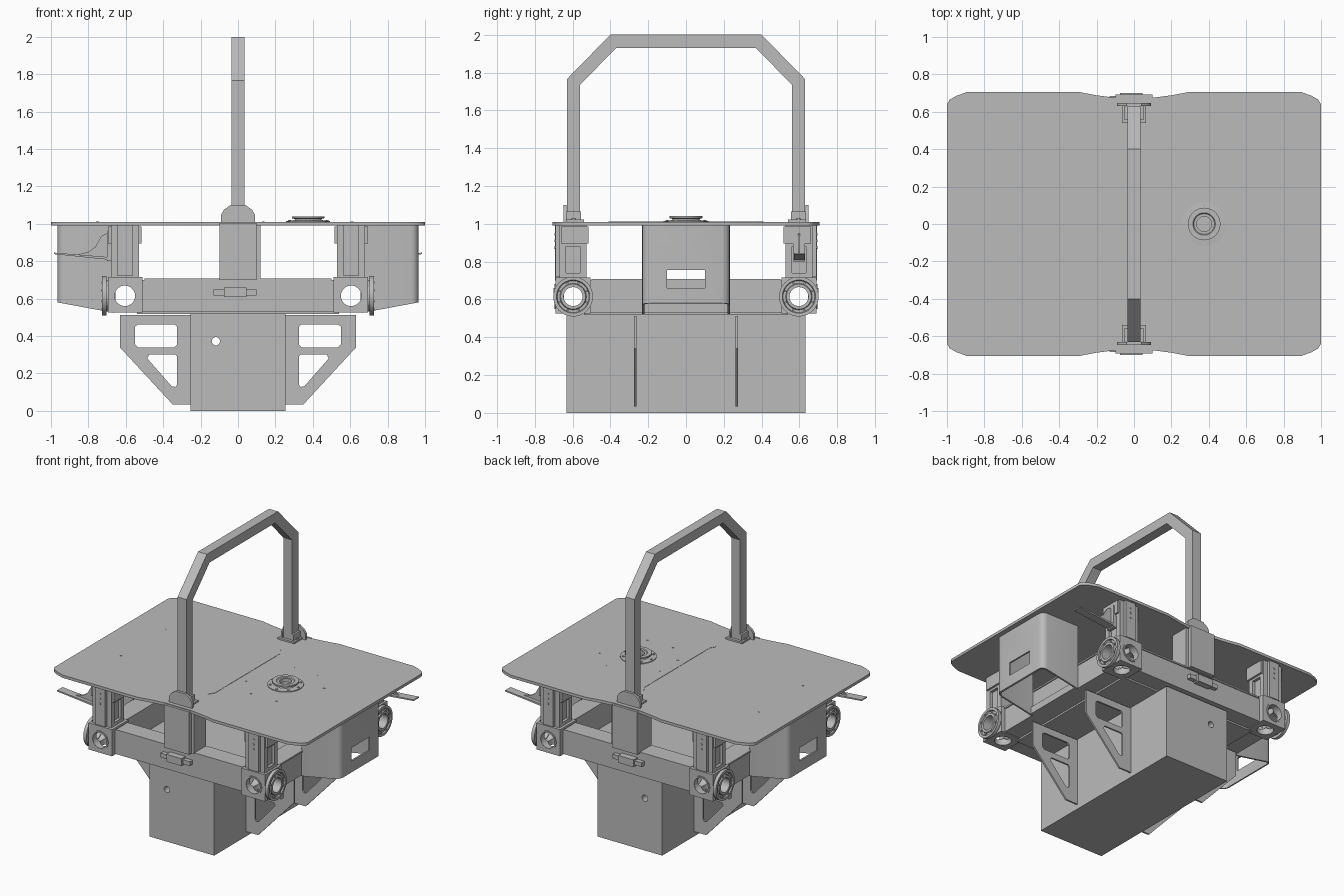
import bpy, bmesh, math
from mathutils import Matrix, Vector

if "Cube" in bpy.data.objects:
    bpy.data.objects.remove(bpy.data.objects["Cube"])

grey = bpy.data.materials.new("plain_grey")
grey.use_nodes = True
grey.diffuse_color = (0.5, 0.5, 0.5, 1)
grey.node_tree.nodes["Principled BSDF"].inputs["Base Color"].default_value = (0.5, 0.5, 0.5, 1)


def finish(name, bm, mirror=""):
    """Turn a bmesh into an object, optionally mirrored across the centre planes."""
    bmesh.ops.recalc_face_normals(bm, faces=bm.faces)
    me = bpy.data.meshes.new(name)
    bm.to_mesh(me)
    bm.free()
    me.materials.append(grey)
    me.shade_smooth()
    me.set_sharp_from_angle(angle=math.radians(32))
    ob = bpy.data.objects.new(name, me)
    bpy.context.collection.objects.link(ob)
    if mirror:
        mod = ob.modifiers.new("Mirror", "MIRROR")
        mod.use_axis = ["x" in mirror, "y" in mirror, False]
        mod.use_mirror_merge = False
    return ob


def prism(name, pts, axis, a, b, mirror=""):
    """Extrude a flat outline along an axis from a to b."""
    place = {"x": lambda p: (a, p[0], p[1]), "y": lambda p: (p[0], a, p[1]),
             "z": lambda p: (p[0], p[1], a)}[axis]
    bm = bmesh.new()
    face = bm.faces.new([bm.verts.new(place(p)) for p in pts])
    out = bmesh.ops.extrude_face_region(bm, geom=[face])
    shift = Vector([b - a if axis == k else 0 for k in "xyz"])
    bmesh.ops.translate(bm, vec=shift, verts=[v for v in out["geom"] if isinstance(v, bmesh.types.BMVert)])
    return finish(name, bm, mirror)


def box(name, x, y, z, mirror=""):
    return prism(name, [(x[0], y[0]), (x[1], y[0]), (x[1], y[1]), (x[0], y[1])], "z", z[0], z[1], mirror)


def lathe(name, profile, centre, axis="z", mirror="", steps=40):
    """Revolve (radius, height) points about an axis through centre."""
    bm = bmesh.new()
    rings = []
    for i in range(steps):
        t = 2 * math.pi * i / steps
        rings.append([bm.verts.new((r * math.cos(t), r * math.sin(t), h)) for r, h in profile])
    n = len(profile)
    for i in range(steps):
        p, q = rings[i], rings[(i + 1) % steps]
        for j in range(n):
            k = (j + 1) % n
            bm.faces.new((p[j], q[j], q[k], p[k]))
    turn = {"z": Matrix(), "x": Matrix.Rotation(math.pi / 2, 4, "Y"),
            "y": Matrix.Rotation(-math.pi / 2, 4, "X")}[axis]
    bm.transform(Matrix.Translation(centre) @ turn)
    return finish(name, bm, mirror)


def rod(name, radius, length, centre, axis="z", mirror=""):
    bm = bmesh.new()
    bmesh.ops.create_cone(bm, cap_ends=True, segments=28, radius1=radius, radius2=radius, depth=length)
    turn = {"z": Matrix(), "x": Matrix.Rotation(math.pi / 2, 4, "Y"),
            "y": Matrix.Rotation(-math.pi / 2, 4, "X")}[axis]
    bm.transform(Matrix.Translation(centre) @ turn)
    return finish(name, bm, mirror)


def cut(ob, cutters):
    """Subtract the cutters for good, before any mirroring."""
    for c in cutters:
        mod = ob.modifiers.new("Cut", "BOOLEAN")
        mod.operation, mod.solver, mod.object = "DIFFERENCE", "EXACT", c
        ob.modifiers.move(len(ob.modifiers) - 1, 0)
    mirrors = [m for m in ob.modifiers if m.type == "MIRROR"]
    for m in mirrors:
        m.show_viewport = False
    me = bpy.data.meshes.new_from_object(ob.evaluated_get(bpy.context.evaluated_depsgraph_get()))
    for m in [m for m in ob.modifiers if m.type == "BOOLEAN"]:
        ob.modifiers.remove(m)
    ob.data = me
    me.shade_smooth()
    me.set_sharp_from_angle(angle=math.radians(32))
    for m in mirrors:
        m.show_viewport = True
    for c in cutters:
        bpy.data.objects.remove(c)


# Table top with rounded corners and a narrowed waist
quarter = [(1, 0.64), (0.985, 0.665), (0.95, 0.685), (0.89, 0.707), (0.3, 0.707), (0.2, 0.688), (0.1, 0.675)]
outline = quarter + [(-x, y) for x, y in reversed(quarter)]
outline += [(-x, -y) for x, y in outline]
prism("table_top", outline, "z", 0.99, 1.01)
seam = [(0.05, -0.41), (0.077, -0.37), (0.077, 0.37), (0.05, 0.41), (0.05, 0.4), (0.07, 0.365), (0.07, -0.365), (0.05, -0.4)]
prism("top_seam", seam, "z", 1.009, 1.012)
for x, y in [(0.27, 0.24), (0.47, 0.24), (0.61, 0.1), (0.135, 0.1), (-0.75, 0.245)]:
    rod("top_screw", 0.008, 0.004, (x, y, 1.01), mirror="y")

# Round swivel mount
lathe("swivel_mount", [(0.04, 1.005), (0.118, 1.005), (0.118, 1.015), (0.075, 1.018), (0.07, 1.026),
                       (0.087, 1.03), (0.087, 1.04), (0.06, 1.04), (0.055, 1.034), (0.04, 1.034)], (0.375, 0, 0))
for i in range(8):
    t = i * math.pi / 4
    rod("mount_bolt", 0.008, 0.01, (0.375 + 0.1 * math.cos(t), 0.1 * math.sin(t), 1.016))

# Tall handle arch and its sockets
outer = [(0.63, 1.01), (0.63, 1.765), (0.4, 2.0)]
inner = [(0.37, 1.93), (0.56, 1.735), (0.56, 1.01)]
flip = lambda pts: [(-y, z) for y, z in reversed(pts)]
prism("handle_arch", outer + flip(outer) + flip(inner) + inner, "x", -0.035, 0.035)
tab = [(0.09, 0.99), (0.09, 1.05), (0.075, 1.075), (0.04, 1.1)]
prism("socket_outer_tab", tab + flip(tab), "y", 0.631, 0.648, "y")
box("socket_base", (-0.065, 0.065), (0.54, 0.645), (1.005, 1.022), "y")
for s in (-1, 1):
    box("socket_cheek", (s * 0.036, s * 0.05), (0.555, 0.632), (1.02, 1.065), "y")
    rod("socket_bolt", 0.01, 0.01, (s * 0.052, 0.595, 1.024), mirror="y")
box("waist_column", (-0.1, 0.12), (0.53, 0.665), (0.7, 0.99), "y")
box("waist_plate", (-0.1, 0.1), (0.66, 0.692), (0.7, 1.005), "y")

# Frame: hollow rails around a floor pan
for name, lo, hi in [("end_rail", (0.535, -0.505), (0.665, 0.505)), ("long_rail", (-0.515, 0.535), (0.515, 0.655))]:
    m = "x" if name == "end_rail" else "y"
    rail = box(name, (lo[0], hi[0]), (lo[1], hi[1]), (0.53, 0.7), m)
    g = Vector((0.01, -0.05)) if m == "x" else Vector((-0.05, 0.01))
    cut(rail, [box("bore", (lo[0] + g.x, hi[0] - g.x), (lo[1] + g.y, hi[1] - g.y), (0.54, 0.69))])
box("long_rail_lip", (-0.5, 0.5), (0.53, 0.662), (0.697, 0.708), "y")
box("end_rail_lip", (0.53, 0.672), (-0.5, 0.5), (0.697, 0.708), "x")
box("floor_pan", (-0.54, 0.54), (-0.54, 0.54), (0.518, 0.532))

# Rail latches
box("latch_bar", (-0.13, 0.1), (0.65, 0.685), (0.618, 0.648), "y")
box("latch_grip", (-0.075, 0.045), (0.65, 0.7), (0.608, 0.66), "y")

# Corner hubs with crossing bores
HUB = Vector((0.605, 0.597, 0.615))
hub = box("corner_hub", (0.51, 0.695), (0.505, 0.69), (0.525, 0.715), "xy")
cut(hub, [rod("bore", 0.055, 0.5, HUB, a) for a in "xyz"])
hub.data.materials.clear()
hub.data.materials.append(grey)
lathe("hub_flange", [(0.05, 0), (0.085, 0), (0.085, 0.012), (0.105, 0.012), (0.105, 0.036),
                     (0.088, 0.036), (0.084, 0.028), (0.07, 0.028), (0.066, 0.036), (0.05, 0.036)],
      (0.692, HUB.y, HUB.z), "x", "xy")
lathe("hub_ring", [(0.055, 0), (0.066, 0), (0.066, 0.008), (0.055, 0.008)], (HUB.x, 0.687, HUB.z), "y", "xy")
for i in range(8):
    t = (i + 0.5) * math.pi / 4
    rod("flange_bolt", 0.006, 0.012, (0.724, HUB.y + 0.077 * math.cos(t), HUB.z + 0.077 * math.sin(t)), "x", "xy")

# Corner posts: slotted core, collar and face strips
post = box("corner_post", (0.53, 0.68), (0.525, 0.67), (0.71, 0.99), "xy")
cut(post, [box("slot", (0.4, 0.55), (0.56, 0.635), (0.74, 0.88)),
           box("slot", (0.66, 0.8), (0.56, 0.635), (0.74, 0.88))])
box("post_collar", (0.515, 0.695), (0.515, 0.66), (0.895, 0.985), "xy")
box("post_face_strip", (0.565, 0.645), (0.66, 0.69), (0.72, 0.99), "xy")
for z in (0.875, 0.91, 0.945):
    rod("post_screw", 0.007, 0.008, (HUB.x, 0.691, z), "y", "xy")

# Side blades on two opposite corners
for s in (-1, 1):
    box("blade_strap", (s * 0.675, s * 0.7), (s * 0.565, s * 0.63), (0.8, 0.96))
    prism("blade", [(s * 0.69, 0.808), (s * 0.985, 0.838), (s * 0.985, 0.846), (s * 0.69, 0.822)], "y", s * 0.57, s * 0.63)
    prism("blade_gusset", [(s * 0.69, 0.815), (s * 0.86, 0.835), (s * 0.8, 0.85), (s * 0.765, 0.875),
                           (s * 0.73, 0.935), (s * 0.69, 0.955)], "y", s * 0.592, s * 0.604)

# Open-bottomed end housings with a window
def u_shape(x, y, r):
    arc = [(x - r + r * math.cos(t), y - r + r * math.sin(t)) for t in [k * math.pi / 8 for k in range(5)]]
    return [(0.665, -y)] + [(a, -b) for a, b in reversed(arc)] + arc + [(0.665, y)]

housing = prism("end_housing", u_shape(0.965, 0.232, 0.04) + u_shape(0.953, 0.22, 0.028)[::-1], "z", 0.5, 0.992, "x")
cut(housing, [box("window", (0.9, 1.1), (-0.1, 0.1), (0.66, 0.755)),
              prism("slope", [(0.6, 0.4), (1.1, 0.4), (1.1, 0.605), (0.6, 0.512)], "y", -0.4, 0.4)])
box("housing_ledge", (0.66, 0.685), (-0.232, 0.232), (0.53, 0.58), "x")

# Lower cabinet with a through hole
cabinet = box("lower_cabinet", (-0.255, 0.255), (-0.632, 0.632), (0, 0.52))
cut(cabinet, [rod("hole", 0.022, 2, (-0.118, 0, 0.372), "y")])

# Pierced support brackets
bracket = prism("support_bracket", [(0.25, 0.512), (0.632, 0.512), (0.632, 0.34), (0.35, 0.035), (0.25, 0.035)],
                "y", 0.262, 0.274, "xy")
cut(bracket, [prism("upper_hole", [(0.325, 0.355), (0.34, 0.34), (0.535, 0.34), (0.55, 0.355), (0.55, 0.45),
                                   (0.535, 0.463), (0.34, 0.463), (0.325, 0.45)], "y", 0.2, 0.3),
              prism("lower_hole", [(0.325, 0.14), (0.335, 0.128), (0.355, 0.132), (0.485, 0.28), (0.475, 0.3),
                                   (0.335, 0.3), (0.325, 0.29)], "y", 0.2, 0.3)])
